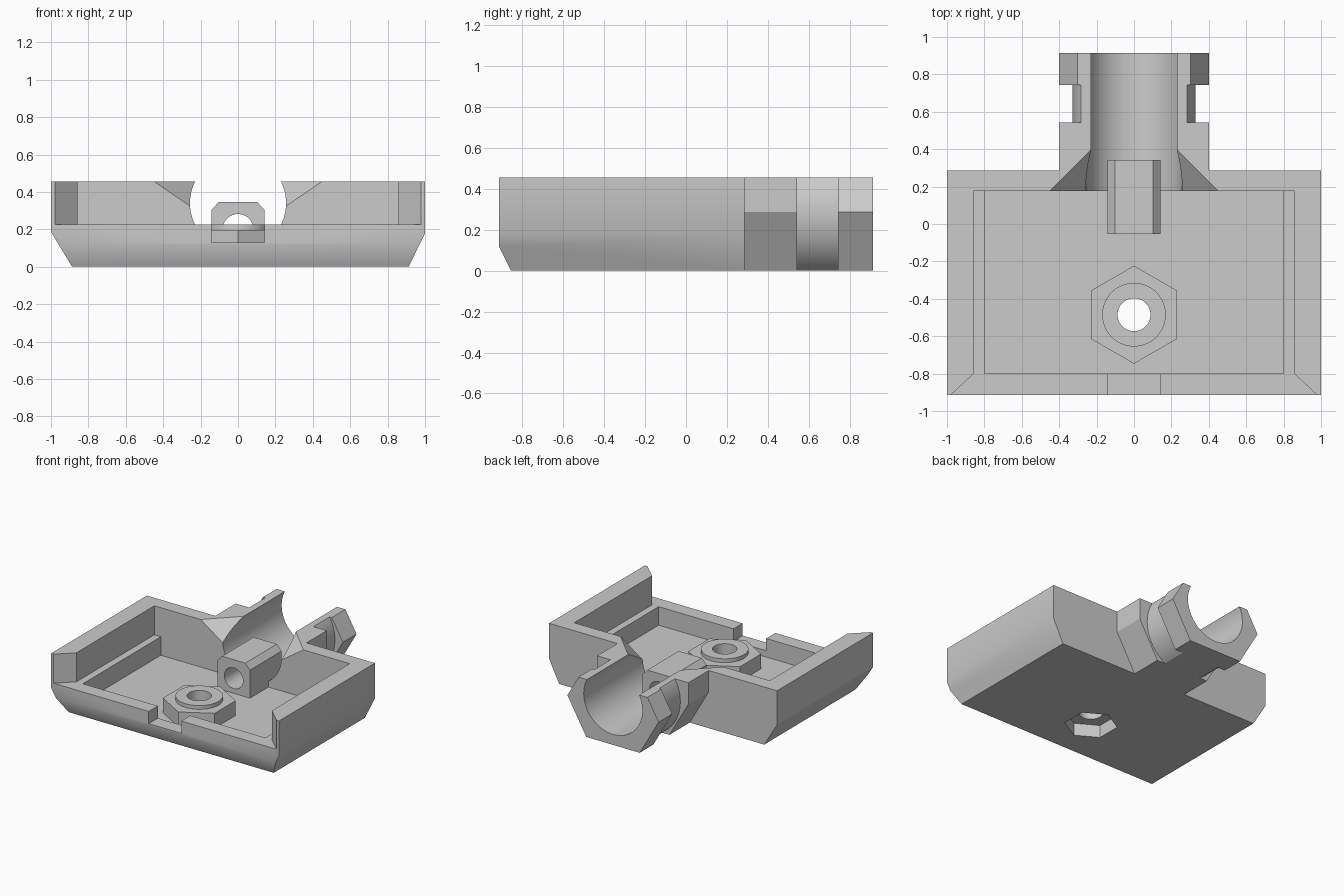
import bpy, bmesh, math
from mathutils import Vector, Matrix

cube = bpy.data.objects.get("Cube")
if cube:
    bpy.data.objects.remove(cube, do_unlink=True)

grey = bpy.data.materials.new("plain_grey")
grey.use_nodes = True
colour = (0.6, 0.6, 0.6, 1)
grey.diffuse_color = colour
grey.node_tree.nodes["Principled BSDF"].inputs["Base Color"].default_value = colour

TOP, BACK, FRONT = 0.457, 0.287, -0.914   # rim height, rear and front of the tray
INNER = 0.176                             # rear wall of the recess
FLOOR, LEDGE = 0.08, 0.227                # pocket floor and ledge heights
AXIS = 0.287                              # height of the neck's centre line


def finish(name, bm):
    bmesh.ops.recalc_face_normals(bm, faces=bm.faces)
    mesh = bpy.data.meshes.new(name)
    bm.to_mesh(mesh)
    bm.free()
    mesh.materials.append(grey)
    obj = bpy.data.objects.new(name, mesh)
    bpy.context.collection.objects.link(obj)
    return obj


def trim(bm, point, normal):
    """Cut away everything beyond a plane and cap the cut."""
    geom = bm.verts[:] + bm.edges[:] + bm.faces[:]
    cut = bmesh.ops.bisect_plane(bm, geom=geom, plane_co=point, plane_no=normal,
                                 clear_outer=True, dist=1e-5)
    edges = [e for e in cut["geom_cut"] if isinstance(e, bmesh.types.BMEdge)]
    if edges:
        bmesh.ops.contextual_create(bm, geom=edges)


def prism(name, outline, start, end, axis="Z", planes=()):
    """Extrude an outline along Z (x, y points) or Y (x, z points)."""
    bm = bmesh.new()
    place = (lambda a, b, h: (a, b, h)) if axis == "Z" else (lambda a, b, h: (a, h, b))
    face = bm.faces.new([bm.verts.new(place(a, b, start)) for a, b in outline])
    out = bmesh.ops.extrude_face_region(bm, geom=[face])
    moved = [v for v in out["geom"] if isinstance(v, bmesh.types.BMVert)]
    bmesh.ops.translate(bm, verts=moved, vec=place(0, 0, end - start))
    for point, normal in planes:
        trim(bm, Vector(point), Vector(normal))
    return finish(name, bm)


def ring(radius, sides, cx=0, cy=0, turn=0):
    return [(cx + radius * math.cos(turn + math.tau * i / sides),
             cy + radius * math.sin(turn + math.tau * i / sides)) for i in range(sides)]


def rect(x, y0, y1):
    return [(-x, y0), (x, y0), (x, y1), (-x, y1)]


def combine(obj, other, operation):
    mod = obj.modifiers.new(operation.lower(), "BOOLEAN")
    mod.operation, mod.object, mod.solver = operation, other, "EXACT"
    bpy.context.view_layer.update()
    result = obj.evaluated_get(bpy.context.evaluated_depsgraph_get())
    mesh = bpy.data.meshes.new_from_object(result)
    obj.modifiers.clear()
    obj.data = mesh
    bpy.data.objects.remove(other, do_unlink=True)


# Tray block with bevelled lower edges, the right-hand one a little wider
bevels = [((1, 0, 0.178), (0.178, 0, -0.088)),
          ((-1, 0, 0.187), (-0.187, 0, -0.113)),
          ((0, FRONT, 0.117), (0, -0.117, -0.059))]
tray = prism("tray_with_neck", rect(1, FRONT, BACK), 0, TOP, planes=bevels)

# Neck: shoulder with upright sides, round groove, six-sided end flange
clip = [((0, 0, 0), (0, 0, -1)), ((0, 0, TOP), (0, 0, 1))]
shoulder = [(-0.234, 0), (0.234, 0), (0.4, AXIS), (0.4, TOP), (-0.4, TOP), (-0.4, AXIS)]
combine(tray, prism("shoulder", shoulder, 0.24, 0.542, "Y"), "UNION")
combine(tray, prism("groove", ring(0.33, 64, 0, AXIS), 0.5, 0.8, "Y", clip), "UNION")
combine(tray, prism("flange", ring(0.4, 6, 0, AXIS), 0.743, 0.914, "Y", clip), "UNION")

# Upper recess, open and flared at the front
flare = [(-0.857, INNER), (-0.857, -0.8), (-1.071, -1), (1.071, -1), (0.857, -0.8), (0.857, INNER)]
combine(tray, prism("upper_recess", flare, LEDGE, 0.6), "DIFFERENCE")
# Lower pocket and front notch
combine(tray, prism("pocket", rect(0.8, -0.8, INNER), FLOOR, 0.5), "DIFFERENCE")
combine(tray, prism("notch", rect(0.143, -1, -0.7), 0.13, 0.5), "DIFFERENCE")
# Neck bore
combine(tray, prism("bore", ring(0.257, 96, 0, 0.34), INNER, 1, "Y"), "DIFFERENCE")

# Sloping lead-in from the recess to the bore
bm = bmesh.new()
bmesh.ops.create_cone(bm, cap_ends=True, segments=4, radius1=0, radius2=0.6, depth=0.41,
                      matrix=Matrix.Translation((0, INNER, 0.354)))
bmesh.ops.remove_doubles(bm, verts=bm.verts, dist=1e-4)
combine(tray, finish("lead_in", bm), "DIFFERENCE")

# Hexagonal boss, round collar, nut pocket below and through hole
HY, TURN = -0.485, math.pi / 2
combine(tray, prism("boss", ring(0.262, 6, 0, HY, TURN), 0.05, 0.197), "UNION")
combine(tray, prism("collar", ring(0.17, 64, 0, HY), 0.15, LEDGE), "UNION")
combine(tray, prism("nut_pocket", ring(0.192, 6, 0, HY, TURN), -0.1, 0.1), "DIFFERENCE")
combine(tray, prism("bolt_hole", ring(0.088, 48, 0, HY), -0.1, 0.5), "DIFFERENCE")

# Guide block with bevelled top edges and a lengthwise hole
section = [(-0.143, 0.05), (0.143, 0.05), (0.143, 0.302), (0.102, 0.347),
           (-0.102, 0.347), (-0.143, 0.302)]
combine(tray, prism("guide_block", section, -0.054, 0.341, "Y"), "UNION")
combine(tray, prism("guide_hole", ring(0.082, 48, 0, 0.2), -0.2, 0.5, "Y"), "DIFFERENCE")

# Smooth the round surfaces and shallow bevels only
bpy.ops.object.select_all(action="DESELECT")
tray.select_set(True)
bpy.context.view_layer.objects.active = tray
bpy.ops.object.shade_smooth_by_angle(angle=math.radians(28))
